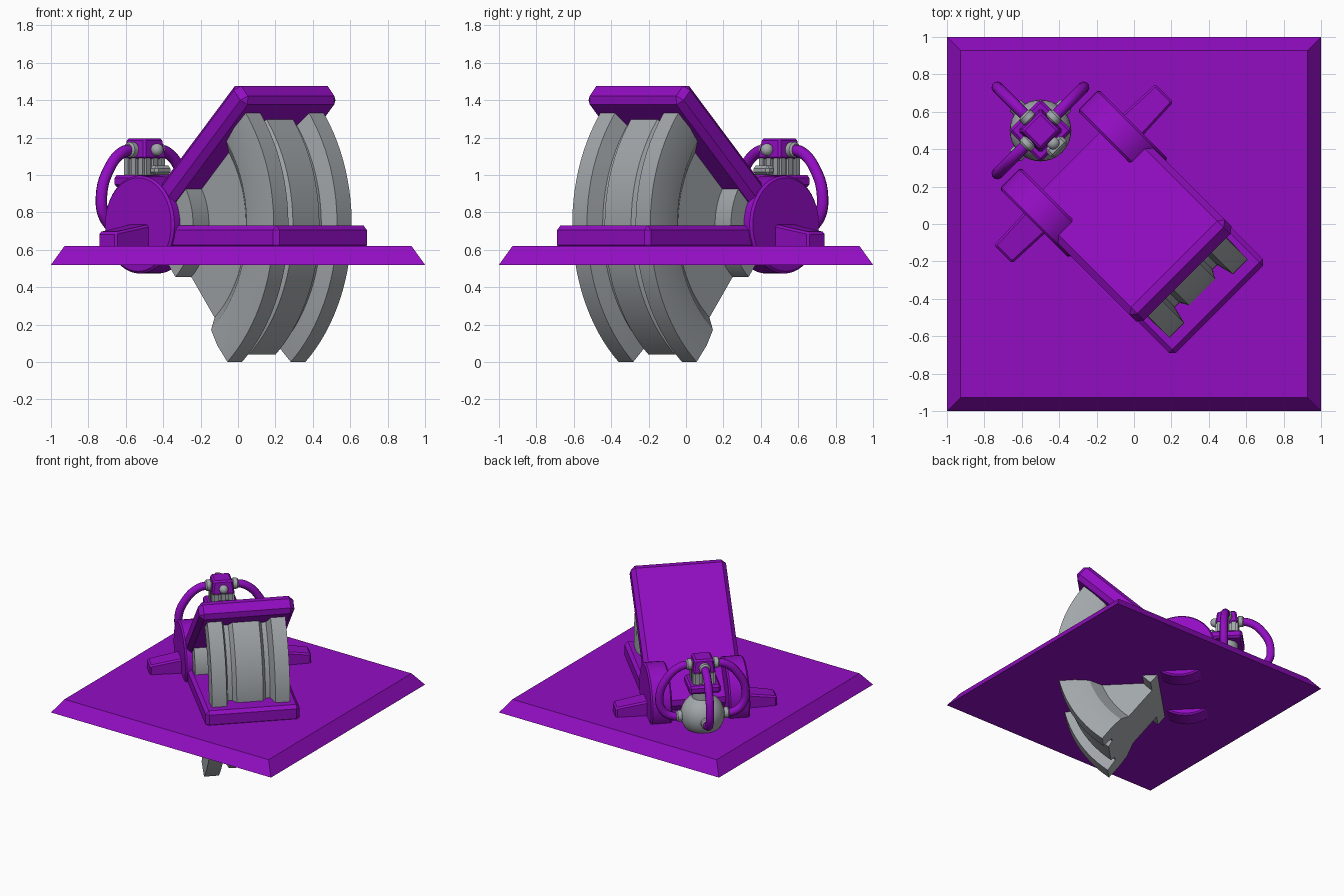
import bpy, bmesh, math
from mathutils import Matrix, Vector

cube = bpy.data.objects.get("Cube")
if cube:
    bpy.data.objects.remove(cube, do_unlink=True)


def material(name, rgb):
    m = bpy.data.materials.new(name)
    m.use_nodes = True
    m.diffuse_color = (*rgb, 1)
    m.node_tree.nodes["Principled BSDF"].inputs["Base Color"].default_value = (*rgb, 1)
    return m


PURPLE = material("purple", (0.29, 0.004, 0.54))
GREY = material("grey", (0.36, 0.385, 0.405))

# The mechanism points diagonally: local X is forward, local Y is sideways
TURN = Matrix.Rotation(math.radians(-45), 4, 'Z')
HINGE = Vector((-0.38, 0, 0.735))
TOWER = Vector((-0.707, 0, 0))
ALONG_Y = Matrix.Rotation(math.radians(90), 4, 'X')


def finish(name, bm, mat, local=Matrix(), bevel=0, smooth=False):
    bmesh.ops.recalc_face_normals(bm, faces=bm.faces)
    if bevel:
        sharp = [e for e in bm.edges if e.calc_face_angle(0) > 0.6]
        bmesh.ops.bevel(bm, geom=sharp, offset=bevel, segments=1, affect='EDGES')
    mesh = bpy.data.meshes.new(name)
    bm.to_mesh(mesh)
    bm.free()
    mesh.materials.append(mat)
    ob = bpy.data.objects.new(name, mesh)
    bpy.context.collection.objects.link(ob)
    ob.matrix_world = TURN @ local
    if smooth:
        bpy.ops.object.select_all(action='DESELECT')
        ob.select_set(True)
        bpy.context.view_layer.objects.active = ob
        bpy.ops.object.shade_smooth_by_angle(angle=math.radians(32))
    return ob


def box(name, lo, hi, mat, local=Matrix(), bevel=0, taper=None):
    """Box between two corners; taper edits its vertices."""
    bm = bmesh.new()
    bmesh.ops.create_cube(bm, size=1)
    lo, hi = Vector(lo), Vector(hi)
    for v in bm.verts:
        v.co = Vector(lo[i] + (v.co[i] + 0.5) * (hi[i] - lo[i]) for i in range(3))
        if taper:
            taper(v.co)
    return finish(name, bm, mat, local, bevel)


def cylinder(name, r1, r2, depth, mat, local, sides=48, bevel=0):
    bm = bmesh.new()
    bmesh.ops.create_cone(bm, cap_ends=True, segments=sides, radius1=r1, radius2=r2, depth=depth)
    return finish(name, bm, mat, local, bevel, True)


def ball(name, radius, mat, centre):
    bm = bmesh.new()
    bmesh.ops.create_uvsphere(bm, u_segments=32, v_segments=16, radius=radius)
    return finish(name, bm, mat, Matrix.Translation(centre), 0, True)


# Square mounting plate with sloping rim, square to the world axes
def shrink_top(co):
    if co.z > 0.57:
        co.x *= 0.928
        co.y *= 0.928


box("mounting_plate", (-1, -1, 0.52), (1, 1, 0.62), PURPLE, TURN.inverted(), 0, shrink_top)

# Lower frame and raised cover
box("lower_frame", (-0.42, -0.355, 0.6), (0.645, 0.355, 0.73), PURPLE, bevel=0.025)
tilt = Matrix.Translation(HINGE) @ Matrix.Rotation(math.radians(-43.5), 4, 'Y')
box("raised_cover", (-0.1, -0.36, -0.072), (1.04, 0.36, 0.067), PURPLE, tilt, 0.033)

# Grooved wheel sector swept about the hinge; half profile is (radius, side)
half = [(0.02, 0.32), (0.36, 0.32), (0.36, 0.2), (0.64, 0.2), (0.725, 0.28),
        (0.83, 0.3), (0.945, 0.295), (0.945, 0.184), (0.85, 0.16), (0.85, 0.125), (0.895, 0.1)]
profile = half + [(r, -s) for r, s in reversed(half)]
STEPS = 28
bm = bmesh.new()
rings = []
for i in range(STEPS + 1):
    a = math.radians(-51 + 92 * i / STEPS)
    rings.append([bm.verts.new((r * math.cos(a), s, r * math.sin(a))) for r, s in profile])
for ra, rb in zip(rings, rings[1:]):
    for j in range(len(profile)):
        k = (j + 1) % len(profile)
        bm.faces.new((ra[j], ra[k], rb[k], rb[j]))
bm.faces.new(rings[0])
bm.faces.new(rings[-1])
finish("wheel_sector", bm, GREY, Matrix.Translation(HINGE), 0, True)

# Hinge discs and the anchor arms outside them
for side, word in ((1, "left"), (-1, "right")):
    place = Matrix.Translation(HINGE + Vector((0, side * 0.295, 0))) @ ALONG_Y
    cylinder(word + "_hinge_disc", 0.262, 0.262, 0.16, PURPLE, place, 48, 0.012)

    def slope(co):
        if abs(co.y) > 0.5:
            co.x = HINGE.x + (co.x - HINGE.x) * 0.85
            if co.z > 0.65:
                co.z -= 0.045
    y0, y1 = sorted((side * 0.34, side * 0.61))
    box(word + "_anchor_arm", (HINGE.x - 0.08, y0, 0.6), (HINGE.x + 0.08, y1, 0.74),
        PURPLE, bevel=0.012, taper=slope)

# Cable tower: ball, neck, collar, ribbed column and cap
ball("tower_ball", 0.165, GREY, TOWER + Vector((0, 0, 0.72)))
at = Matrix.Translation(TOWER)
cylinder("tower_neck", 0.08, 0.08, 0.14, GREY, at @ Matrix.Translation((0, 0, 0.9)), 16)
box("tower_collar", (-0.12, -0.12, 0.935), (0.12, 0.12, 1.0), PURPLE, at, 0.015)
box("tower_column", (-0.07, -0.07, 0.98), (0.07, 0.07, 1.1), GREY, at)
for i in range(4):
    spin = at @ Matrix.Rotation(i * math.pi / 2, 4, 'Z')
    for j in (-1, 0, 1):
        box("column_rib", (0.065, j * 0.055 - 0.016, 0.98), (0.085, j * 0.055 + 0.016, 1.09),
            GREY, spin)


def narrow_cap(co):
    if co.z > 1.15:
        co.x *= 0.82
        co.y *= 0.82


box("tower_cap", (-0.087, -0.087, 1.085), (0.087, 0.087, 1.195), PURPLE, at, 0.012, narrow_cap)
box("front_terminal", (0.09, -0.06, 1.0), (0.15, 0.06, 1.05), GREY, at, 0.015)
ball("front_plug", 0.034, GREY, TOWER + Vector((0.095, 0, 1.135)))

# Three looping cables with grey plugs at both ends
path = [(0.08, 1.135), (0.17, 1.12), (0.27, 1.03), (0.325, 0.89), (0.3, 0.77), (0.23, 0.72), (0.13, 0.715)]
for angle, word in ((90, "left"), (180, "back"), (270, "right")):
    spin = at @ Matrix.Rotation(math.radians(angle), 4, 'Z')
    curve = bpy.data.curves.new(word + "_cable", 'CURVE')
    curve.dimensions = '3D'
    curve.bevel_depth = 0.031
    curve.bevel_resolution = 3
    curve.use_fill_caps = True
    spline = curve.splines.new('BEZIER')
    spline.bezier_points.add(len(path) - 1)
    for p, (r, z) in zip(spline.bezier_points, path):
        p.co = (r, 0, z)
        p.handle_left_type = p.handle_right_type = 'AUTO'
    curve.materials.append(PURPLE)
    cable = bpy.data.objects.new(word + "_cable", curve)
    bpy.context.collection.objects.link(cable)
    cable.matrix_world = TURN @ spin
    for r, z, end in ((0.1, 1.135, "upper"), (0.175, 0.717, "lower")):
        plug = spin @ Matrix.Translation((r, 0, z)) @ Matrix.Rotation(math.radians(90), 4, 'Y')
        cylinder(f"{word}_{end}_plug", 0.042, 0.042, 0.05, GREY, plug, 16, 0.01)
